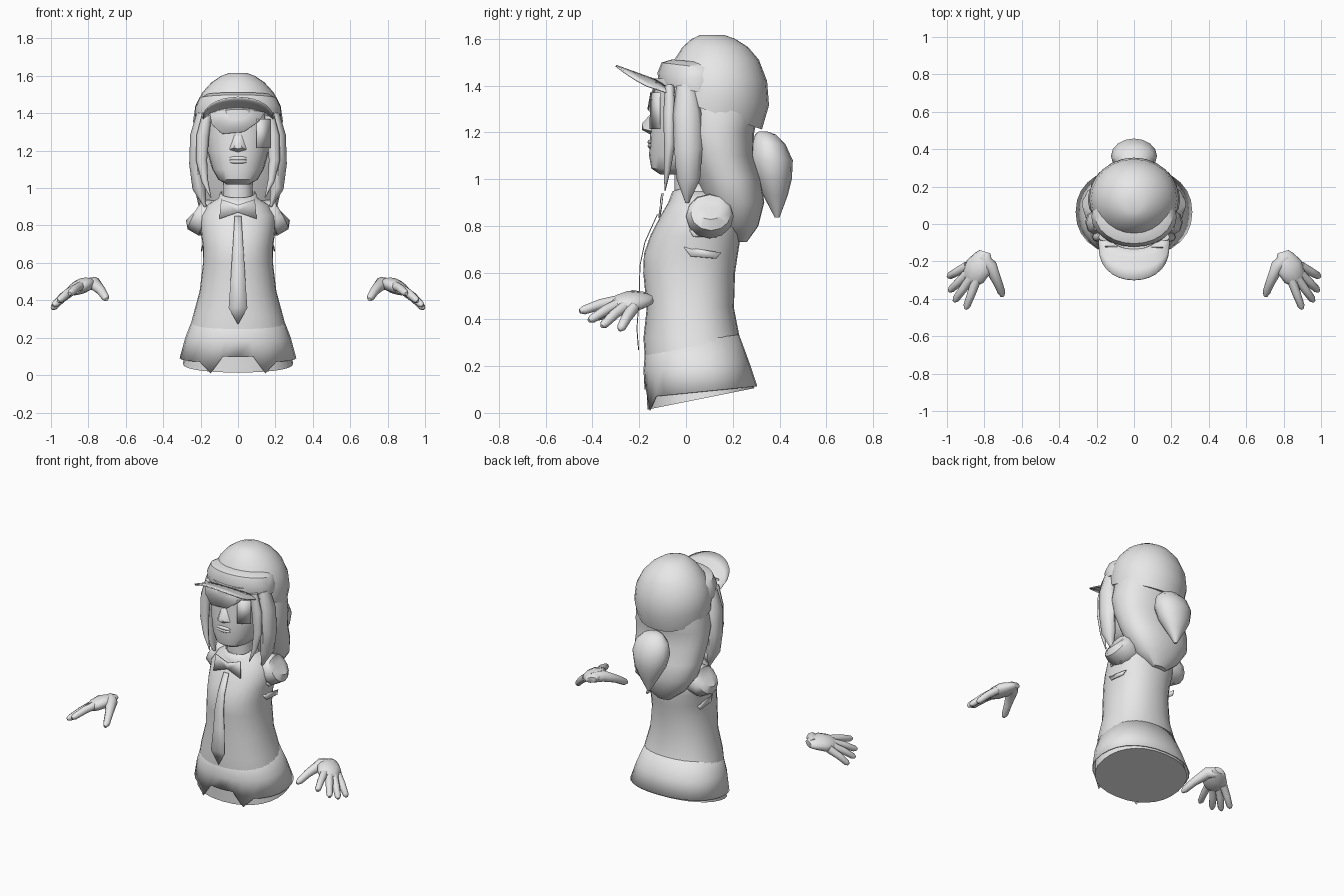
import bpy, bmesh, math
from mathutils import Vector

if "Cube" in bpy.data.objects:
    bpy.data.objects.remove(bpy.data.objects["Cube"])

grey = bpy.data.materials.new("light_grey")
grey.use_nodes = True
colour = (0.8, 0.8, 0.8, 1)
grey.diffuse_color = colour
grey.node_tree.nodes["Principled BSDF"].inputs["Base Color"].default_value = colour


def finish(name, bm, thickness=0, angle=40):
    bmesh.ops.recalc_face_normals(bm, faces=bm.faces)
    mesh = bpy.data.meshes.new(name)
    bm.to_mesh(mesh)
    bm.free()
    ob = bpy.data.objects.new(name, mesh)
    bpy.context.collection.objects.link(ob)
    mesh.materials.append(grey)
    if thickness:
        mod = ob.modifiers.new("thickness", 'SOLIDIFY')
        mod.thickness, mod.offset = thickness, 0
    bpy.ops.object.select_all(action='DESELECT')
    ob.select_set(True)
    bpy.context.view_layer.objects.active = ob
    bpy.ops.object.shade_smooth_by_angle(angle=math.radians(angle))
    return ob


def bridge(bm, rows, cap=True):
    n = len(rows[0])
    for a, b in zip(rows, rows[1:]):
        for i in range(n):
            j = (i + 1) % n
            bm.faces.new((a[i], a[j], b[j], b[i]))
    if cap:
        bm.faces.new(rows[0])
        bm.faces.new(rows[-1])


def loft(name, rings, n=24, e=0.9, cap=True, rule=None, thickness=0):
    """Rings: height, half width, front y, back y, tilt along y."""
    bm, rows = bmesh.new(), []
    for z, hw, yf, yb, *tilt in rings:
        row = []
        for i in range(n):
            s, c = math.sin(math.tau * i / n), math.cos(math.tau * i / n)
            dy = -math.copysign(abs(c) ** e, c) * (yb - yf) / 2
            x = math.copysign(abs(s) ** e, s) * hw
            dz = tilt[0] * dy if tilt else 0
            row.append(bm.verts.new((x, (yf + yb) / 2 + dy, z + dz)))
        rows.append(row)
    if rule:
        for v in rows[0]:
            rule(v.co)
    bridge(bm, rows, cap)
    return finish(name, bm, thickness)


def tube(bm, pts, radii, flat=1.0, ref=(0, 0, 1), n=8):
    pts, rows = [Vector(p) for p in pts], []
    for k, p in enumerate(pts):
        d = (pts[min(k + 1, len(pts) - 1)] - pts[max(k - 1, 0)]).normalized()
        u = d.cross(Vector(ref)).normalized()
        v = u.cross(d)
        angles = [math.tau * i / n for i in range(n)]
        rows.append([bm.verts.new(p + radii[k] * (math.cos(a) * u + flat * math.sin(a) * v))
                     for a in angles])
    bridge(bm, rows)


def ellipsoid(name, centre, size):
    bm = bmesh.new()
    bmesh.ops.create_uvsphere(bm, u_segments=14, v_segments=9, radius=1)
    for v in bm.verts:
        v.co = Vector([c + a * s for c, a, s in zip(centre, v.co, size)])
    return finish(name, bm)


def plate(name, outlines, thickness=0.008):
    bm = bmesh.new()
    for pts in outlines:
        bm.faces.new([bm.verts.new(p) for p in pts])
    bmesh.ops.remove_doubles(bm, verts=bm.verts, dist=0.0005)
    return finish(name, bm, thickness)


# Torso, with a flared outer hem that drops to two points in front
loft("torso", [(.06, .295, -.165, .293, .2), (.2, .272, -.172, .26, .1), (.32, .24, -.182, .23),
               (.45, .205, -.168, .205), (.6, .187, -.183, .21), (.68, .188, -.18, .222),
               (.76, .197, -.152, .235), (.85, .203, -.105, .235), (.91, .165, -.07, .2),
               (.95, .1, -.05, .14)], n=28)


def hem_points(co):
    if co.y < 0 and abs(co.x) < .18:
        co.z = .01 if abs(abs(co.x) - .145) < .03 else .1


loft("vest_hem", [(.09, .31, -.175, .303, .1), (.2, .28, -.18, .268, .08),
                  (.37, .215, -.165, .212)], n=28, cap=False, rule=hem_points, thickness=.004)

# Neck and collar
loft("neck", [(.9, .085, -.05, .13), (1.0, .08, -.05, .12), (1.08, .08, -.05, .12)], n=14)
loft("collar", [(.9, .12, -.085, .15, .3), (.94, .105, -.07, .14, .3), (.975, .09, -.055, .13, .3)],
     n=16, cap=False, thickness=.006)

# Bow and long tie
plate("bow", [[(0, -.108, .87), (s * .1, -.115, .835), (s * .09, -.1, .94), (0, -.108, .91)]
              for s in (-1, 1)])
tie_path = [(.018, -.122, .85), (.025, -.176, .73), (.032, -.197, .63), (.04, -.2, .5),
            (.05, -.21, .36)]
strips = [[(-a[0], *a[1:]), (a[0], *a[1:]), (b[0], *b[1:]), (-b[0], *b[1:])]
          for a, b in zip(tie_path, tie_path[1:])]
w, y, z = tie_path[-1]
plate("tie", strips + [[(-w, y, z), (w, y, z), (0, -.203, .27)]], .004)

# Short shoulder stumps and the loose armhole edges below them
for s, side in ((1, "left"), (-1, "right")):
    bm = bmesh.new()
    tube(bm, [(s * .08, .1, .85), (s * .15, .1, .845), (s * .205, .102, .84), (s * .235, .105, .85),
              (s * .245, .105, .86)], [.09, .1, .102, .085, .05], .92, n=12)
    finish(side + "_shoulder", bm)
    plate(side + "_armhole_edge", [[(s * .186, -.01, .71), (s * .195, .02, .67),
                                    (s * .195, .13, .66), (s * .188, .15, .685)],
                                   [(s * .19, .01, .79), (s * .208, .03, .755),
                                    (s * .208, .13, .75), (s * .19, .1, .79)]], .005)

# Head and face
loft("head", [(1.02, .06, -.11, .02), (1.045, .105, -.148, .08), (1.1, .137, -.158, .14),
              (1.2, .165, -.153, .2), (1.3, .172, -.147, .2), (1.43, .168, -.135, .2)])
bm = bmesh.new()
base = [bm.verts.new(p) for p in ((-.048, -.145, 1.205), (0, -.15, 1.19), (.048, -.145, 1.205),
                                  (.02, -.14, 1.29), (-.02, -.14, 1.29))]
tip = [bm.verts.new(p) for p in ((-.022, -.183, 1.215), (0, -.188, 1.21), (.022, -.183, 1.215),
                                 (.01, -.187, 1.24), (-.01, -.187, 1.24))]
bridge(bm, [base, tip])
finish("nose", bm, angle=60)
for name, z in (("upper_lip", 1.158), ("lower_lip", 1.142)):
    ellipsoid(name, (0, -.15, z), (.05, .014, .012))

# Hair: main mass down to the nape, side locks, swept fringe and bun
plate("cheek_hair", [[(.1, -.152, 1.37), (.172, -.11, 1.37), (.172, -.11, 1.215),
                      (.1, -.154, 1.215)]], .004)
plate("fringe", [[(-.155, -.12, 1.42), (-.14, -.14, 1.34), (-.085, -.157, 1.29),
                  (.03, -.163, 1.3), (.11, -.153, 1.355), (.155, -.125, 1.42)]], .004)
loft("back_hair", [(.73, .05, .2, .26), (.8, .14, .13, .31), (.9, .21, .08, .335),
                   (1.0, .232, .04, .32), (1.1, .24, 0, .288), (1.2, .247, -.03, .292),
                   (1.3, .228, -.035, .312), (1.42, .2, -.03, .29)])
for s, side in ((1, "left"), (-1, "right")):
    bm = bmesh.new()
    tube(bm, [(s * .19, 0, 1.4), (s * .212, .005, 1.28), (s * .218, .01, 1.13),
              (s * .208, .01, 1.0), (s * .175, .005, .9)], [.03, .044, .043, .036, .006],
         1.4, (0, 1, 0))
    tube(bm, [(s * .165, -.07, 1.4), (s * .188, -.07, 1.28), (s * .195, -.07, 1.15),
              (s * .178, -.08, 1.04), (s * .145, -.09, .95)], [.025, .034, .03, .018, .003],
         .8, (0, 1, 0))
    finish(side + "_side_locks", bm, angle=60)
loft("hair_bun", [(.835, .008, .38, .4), (.93, .065, .33, .435), (1.0, .105, .295, .453),
                  (1.08, .123, .27, .457), (1.15, .108, .28, .425), (1.19, .065, .295, .385),
                  (1.203, .025, .31, .35)], n=16, e=1)

# Cap: crown, raised front band and upturned peak
loft("cap_crown", [(1.285, .232, -.09, .325, -.35), (1.36, .24, -.085, .355, -.2),
                   (1.44, .228, -.072, .347, -.1), (1.51, .192, -.05, .312), (1.565, .142, -.015, .265),
                   (1.6, .09, .025, .21), (1.616, .045, .06, .165)], e=1)
loft("cap_band", [(1.375, .226, -.115, .2, -.2), (1.43, .228, -.122, .2, -.15),
                  (1.48, .208, -.105, .2, -.12), (1.5, .17, -.06, .18, -.1)], e=1)
bm, rows, steps = bmesh.new(), [], 14
for k in range(4):
    f, row = k / 3, []
    for i in range(steps + 1):
        t = math.pi * (i / steps - .5)
        c = max(0, math.cos(t))
        inner = Vector((.19 * math.sin(t), -.03 - .09 * c, 1.35 + .07 * c))
        outer = Vector((.187 * math.sin(t), -.1 - .2 * c ** .7, 1.375 + .11 * c))
        row.append(bm.verts.new(inner.lerp(outer, f)))
    rows.append(row)
for a, b in zip(rows, rows[1:]):
    for i in range(steps):
        bm.faces.new((a[i], a[i + 1], b[i + 1], b[i]))
finish("cap_peak", bm, .008)

# Floating hands: palm, four fingers and thumb
fingers = [((.835, -.28, .48), (.9, -.455, .435)), ((.862, -.275, .47), (.962, -.415, .395)),
           ((.88, -.255, .46), (.988, -.36, .37)), ((.89, -.225, .45), (.995, -.283, .355))]
for s, side in ((1, "left"), (-1, "right")):
    bm = bmesh.new()

    def flip(p):
        return Vector((s * p[0], p[1], p[2]))

    tube(bm, [flip(p) for p in ((.797, -.148, .485), (.805, -.175, .485), (.832, -.23, .478),
                                (.858, -.28, .465), (.872, -.305, .457))],
         [.032, .052, .075, .066, .045], .55, (s * .35, 0, 1), 12)
    for a, b in fingers:
        a, b = flip(a), flip(b)
        mid = a.lerp(b, .5) + Vector((0, 0, .006))
        tube(bm, [a, mid, a.lerp(b, .9), b], [.026, .023, .019, .009])
    tube(bm, [flip(p) for p in ((.815, -.175, .485), (.768, -.225, .49), (.73, -.31, .45),
                                (.708, -.365, .415), (.703, -.387, .405))],
         [.032, .036, .025, .021, .01])
    finish(side + "_hand", bm, angle=60)
